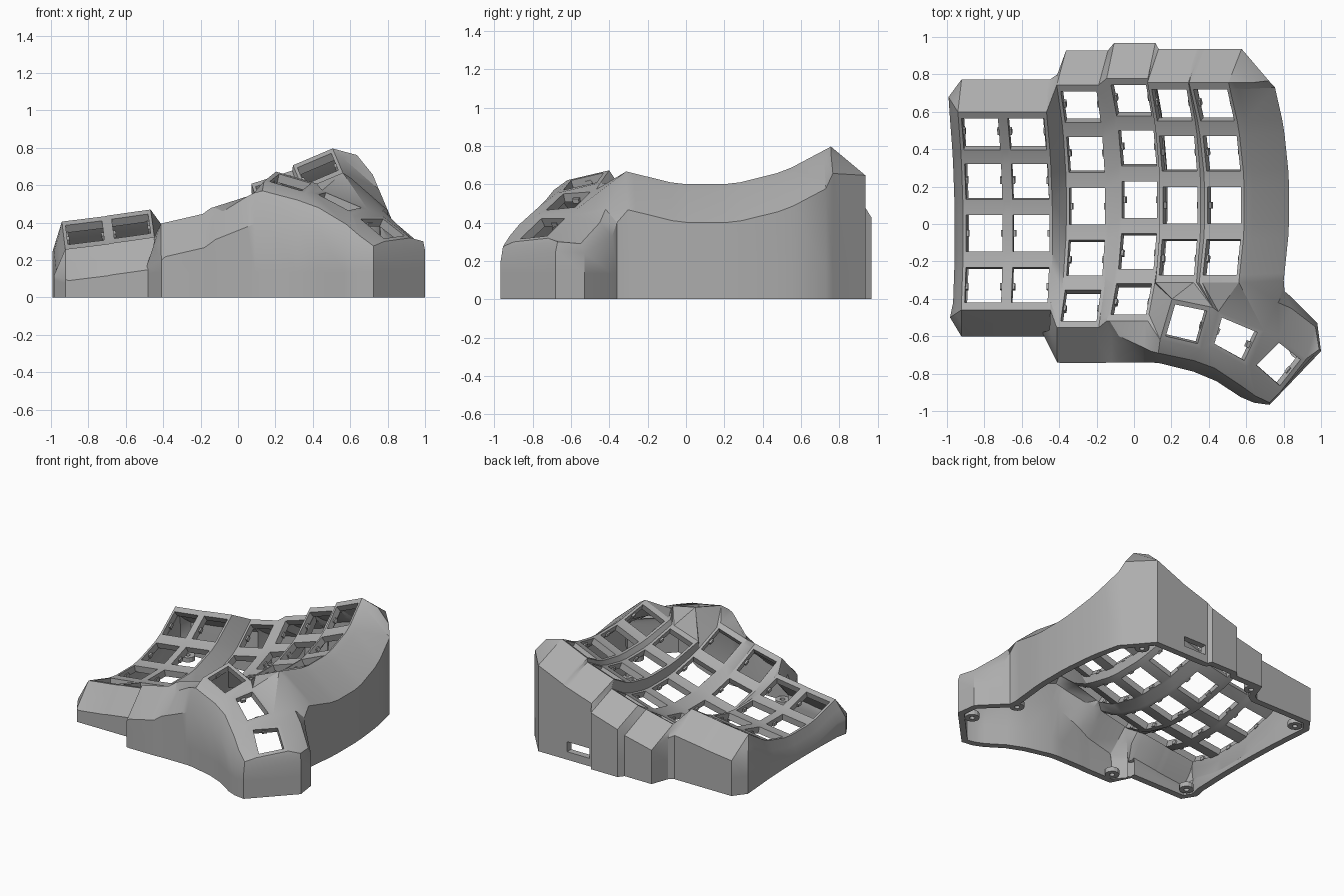
import bpy, bmesh, math
from mathutils import Vector, Matrix

if "Cube" in bpy.data.objects:
    bpy.data.objects.remove(bpy.data.objects["Cube"])

grey = bpy.data.materials.new("light_grey")
grey.diffuse_color = (0.42, 0.42, 0.42, 1)
grey.use_nodes = True
grey.node_tree.nodes["Principled BSDF"].inputs["Base Color"].default_value = grey.diffuse_color

HOLE, HALF, END = 0.098, 0.115, 0.14

# Key columns: centre x, y, z, sideways tilt, first row step, last row step, step angle, bend radius
COLUMNS = [(-0.80, -0.05, 0.195, 7, -1, 2, 16, 1.0), (-0.55, -0.05, 0.23, 8, -1, 2, 16, 1.0),
           (-0.25, 0.095, 0.20, 13, -2, 2, 16, 1.0), (0.03, 0.13, 0.295, 17, -2, 2, 16, 1.0),
           (0.247, 0.10, 0.44, 18, -1, 2, 15, 1.07), (0.483, 0.10, 0.555, 23, -1, 2, 15, 1.07)]

# Thumb keys: hole corners, back left, back right, front right, front left
THUMB = [[(.22, -.43, .66), (.39, -.465, .61), (.34, -.64, .57), (.17, -.60, .62)],
         [(.47, -.50, .56), (.66, -.58, .48), (.59, -.73, .465), (.43, -.64, .55)],
         [(.775, -.635, .42), (.89, -.725, .33), (.78, -.865, .315), (.655, -.755, .42)]]

bm = bmesh.new()
clips = bmesh.new()


def face(*vs):
    out = []
    for v in vs:
        if v not in out:
            out.append(v)
    if len(out) > 2 and not bm.faces.get(out):
        bm.faces.new(out)


def bridge(a, b):
    """Fill between two strings of vertices along the shortest diagonals."""
    i = j = 0
    while i < len(a) - 1 or j < len(b) - 1:
        da = (a[i + 1].co - b[j].co).length if i < len(a) - 1 else 9
        db = (a[i].co - b[j + 1].co).length if j < len(b) - 1 else 9
        if da < db:
            face(a[i], a[i + 1], b[j])
            i += 1
        else:
            face(a[i], b[j + 1], b[j])
            j += 1


def add_clips(centre, xdir, ydir):
    """Small switch catches on two sides of a key hole."""
    xdir, ydir = xdir.normalized(), ydir.normalized()
    n = xdir.cross(ydir).normalized()
    rot = Matrix((xdir, n.cross(xdir), n)).transposed().to_4x4()
    for s in (-1, 1):
        m = Matrix.Translation(centre + xdir * s * 0.096 - n * 0.035) @ rot
        bmesh.ops.create_cube(clips, size=1, matrix=m @ Matrix.Diagonal((0.02, 0.035, 0.025, 1)))


# Curved key columns with square holes
P = []
for x, y, z, tilt, first, last, step, R in COLUMNS:
    b, step = math.radians(tilt), math.radians(step)

    def point(u, a, s):
        h = R * (1 - math.cos(a)) + s * math.sin(a)
        return Vector((x + u * math.cos(b) - h * math.sin(b),
                       y + R * math.sin(a) + s * math.cos(a),
                       z + u * math.sin(b) + h * math.cos(b)))

    stops = [(first * step, -END)]
    for k in range(first, last + 1):
        stops += [(k * step, -HOLE), (k * step, HOLE)]
        c = point(0, k * step, 0)
        add_clips(c, point(0.1, k * step, 0) - c, point(0, k * step, 0.1) - c)
    stops.append((last * step, END))
    grid = [[bm.verts.new(point(u, a, s)) for a, s in stops] for u in (-HALF, -HOLE, HOLE, HALF)]
    for i in range(3):
        for j in range(len(stops) - 1):
            if not (i == 1 and j % 2 == 1):
                face(grid[i][j], grid[i + 1][j], grid[i + 1][j + 1], grid[i][j + 1])
    P.append(grid)

# Webs between neighbouring columns
for c in range(5):
    bridge(P[c][3][2:] if c == 3 else P[c][3], P[c + 1][0])

# Thumb key frames
T = []
for k, corners in enumerate(THUMB):
    pts = [Vector(p) for p in corners]
    mid = sum(pts, Vector()) / 4
    inner = [bm.verts.new(p) for p in pts]
    outer = [bm.verts.new(mid + (p - mid) * 1.28) for p in pts]
    for i in range(4):
        face(inner[i], outer[i], outer[(i + 1) % 4], inner[(i + 1) % 4])
    add_clips(mid, pts[1] - pts[0], pts[0] - pts[3])
    T.append(outer)
for a, b in zip(T, T[1:]):
    face(a[1], b[0], b[3], a[2])

# Web between the thumb keys and the main columns
bridge(P[3][3][:3] + [P[4][u][0] for u in range(4)] + [P[5][u][0] for u in range(4)],
       [T[0][3], T[0][0], T[0][1], T[1][0], T[1][1]])

# Rim: plate edge vertex, bevel point, shoulder point, anticlockwise from the front left
rim = []


def at(v, shoulder, mid=None):
    s = Vector(shoulder)
    rim.append((v, Vector(mid) if mid else (v.co + s) / 2, s))


def off(v, d, mid=None):
    at(v, v.co + Vector(d), v.co + Vector(mid) if mid else None)


off(P[0][0][0], (0, -0.14, -0.16))
for c in (0, 1):
    for u in range(4):
        if c or u:
            off(P[c][u][0], (0, -0.14, -0.17))
at(P[2][0][0], (-0.49, -0.58, 0.16))
at(P[2][0][0], (-0.41, -0.74, 0.20))
for u in (1, 2, 3):
    off(P[2][u][0], (0.01, -0.19, -0.18))
for u, x, y, z in ((0, -.12, -.58, .43), (1, -.08, -.60, .46), (2, .05, -.66, .54), (3, .09, -.68, .56)):
    at(P[3][u][0], (x, -0.74, 0.31 + 0.4 * (x + 0.12)), (x, y, z))
at(T[0][3], (0.14, -0.745, 0.41), (0.13, -0.69, 0.57))
at(T[0][2], (0.32, -0.79, 0.39), (0.32, -0.73, 0.52))
at(T[1][3], (0.44, -0.84, 0.34), (0.43, -0.77, 0.48))
at(T[1][2], (0.57, -0.925, 0.27), (0.58, -0.87, 0.39))
at(T[2][3], (0.64, -0.955, 0.21), (0.65, -0.92, 0.33))
at(T[2][2], (0.725, -0.967, 0.20), (0.725, -0.955, 0.275))
at(T[2][1], (1.0, -0.68, 0.25), (0.99, -0.67, 0.30))
at(T[2][1], (0.98, -0.53, 0.24), (0.97, -0.55, 0.29))
at(T[2][0], (0.835, -0.385, 0.33), (0.84, -0.45, 0.40))
at(T[1][1], (0.805, -0.36, 0.40), (0.77, -0.42, 0.47))
for v in P[5][3][:-1]:
    off(v, (0.24, 0.01, -0.20), (0.045, 0, -0.03))
off(P[5][3][-1], (0.215, 0.01, -0.14), (0.13, 0, -0.035))
for c, d in ((5, (.07, .18, -.15)), (4, (.06, .18, -.13)), (3, (.04, .19, -.12)), (2, (.05, .185, -.14))):
    for u in (3, 2, 1, 0):
        off(P[c][u][-1], d)
        if c == 4 and u == 2:
            port = len(rim) - 1
at(P[2][0][-1], (-0.41, 0.80, 0.31))
for c in (1, 0):
    for u in (3, 2, 1, 0):
        off(P[c][u][-1], (0.02, 0.175, -0.14))
off(P[0][0][-1], (-0.05, 0.08, -0.16))
for v in reversed(P[0][0][1:-1]):
    off(v, (-0.045, 0, -0.14))
off(P[0][0][0], (-0.06, -0.04, -0.14))

# Bevel, sloped shoulder and upright walls, leaving a cable port in the back wall
rings = [[r[0] for r in rim], [bm.verts.new(r[1]) for r in rim]]
for f in (lambda z: z, lambda z: min(0.135, z * 0.8), lambda z: min(0.06, z * 0.4), lambda z: 0):
    rings.append([bm.verts.new((r[2].x, r[2].y, f(r[2].z))) for r in rim])
for k in range(5):
    a, b = rings[k], rings[k + 1]
    for i in range(len(rim)):
        j = (i + 1) % len(rim)
        if not (k == 3 and i == port):
            face(a[i], b[i], b[j], a[j])

bmesh.ops.remove_doubles(bm, verts=bm.verts[:], dist=0.0005)
bmesh.ops.recalc_face_normals(bm, faces=bm.faces[:])
if sum(f.normal.z * f.calc_area() for f in bm.faces) < 0:
    bmesh.ops.reverse_faces(bm, faces=bm.faces[:])


def make(name, b):
    me = bpy.data.meshes.new(name)
    b.to_mesh(me)
    b.free()
    me.materials.append(grey)
    ob = bpy.data.objects.new(name, me)
    bpy.context.collection.objects.link(ob)
    return ob


case = make("keyboard_case", bm)
make("switch_clips", clips)
bpy.ops.object.select_all(action='DESELECT')
bpy.context.view_layer.objects.active = case
case.select_set(True)
mod = case.modifiers.new("thickness", 'SOLIDIFY')
mod.thickness = 0.048
mod.offset = -1
bpy.ops.object.modifier_apply(modifier=mod.name)
bpy.ops.object.shade_smooth_by_angle(angle=math.radians(30))

# Bored screw tabs standing inside the base
tabs = bmesh.new()
for x, y in ((-0.88, 0.66), (-0.87, -0.48), (-0.33, 0.85), (-0.35, -0.65), (0.60, 0.80), (0.74, -0.36), (0.88, -0.67)):
    loops = [[tabs.verts.new((x + r * math.cos(t * math.pi / 8), y + r * math.sin(t * math.pi / 8), z))
              for t in range(16)] for r, z in ((0.05, 0), (0.05, 0.035), (0.018, 0.035), (0.018, 0))]
    for k in range(4):
        a, b = loops[k], loops[(k + 1) % 4]
        for i in range(16):
            j = (i + 1) % 16
            tabs.faces.new((a[i], a[j], b[j], b[i]))
make("screw_tabs", tabs)
